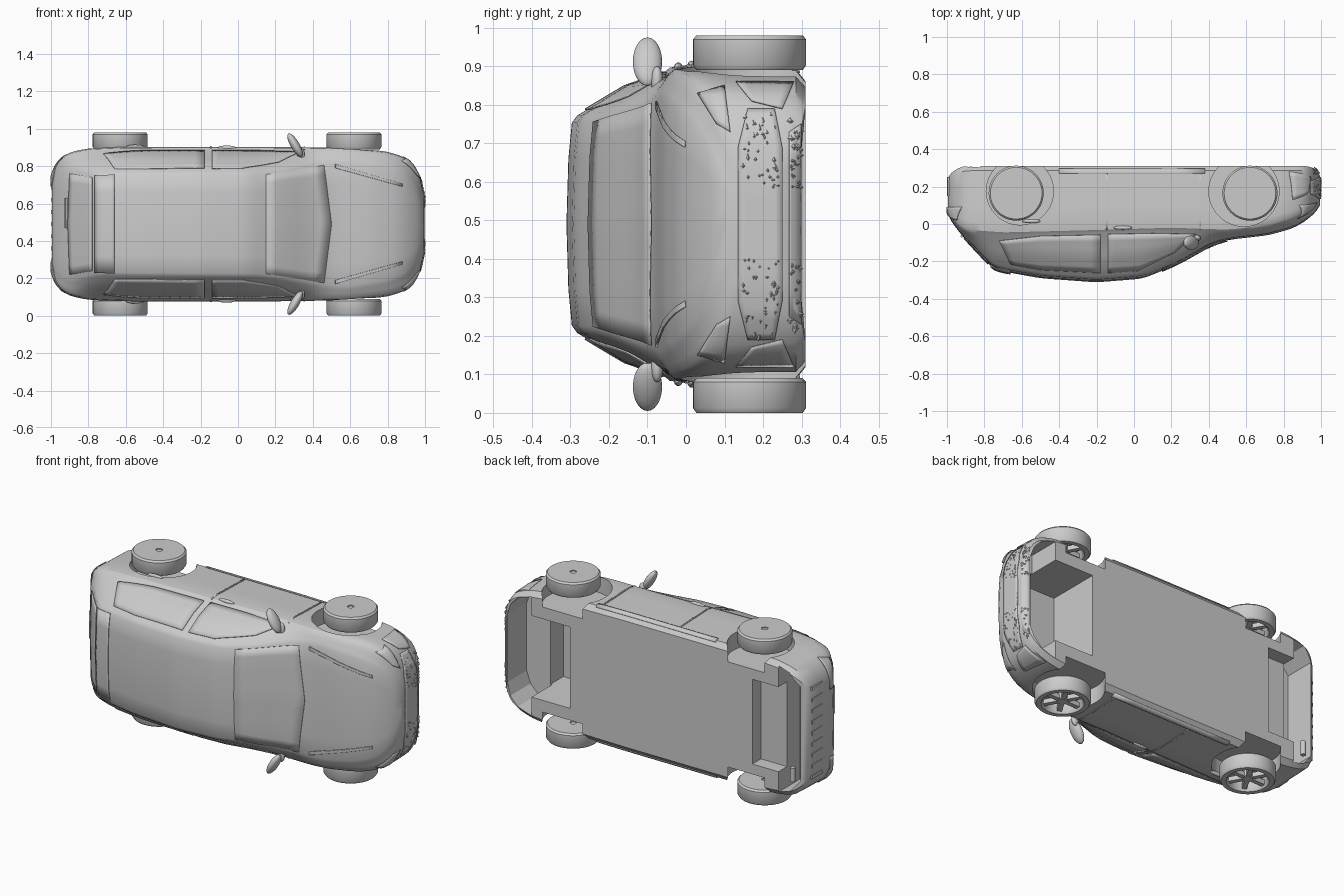
import bpy, bmesh, math, random
from mathutils import Vector, Matrix
from mathutils.bvhtree import BVHTree

if "Cube" in bpy.data.objects:
    bpy.data.objects.remove(bpy.data.objects["Cube"])

random.seed(3)
ZC = 0.49  # mid plane of the car, which lies on its side (roof towards -y, nose towards +x)


def table(pts):
    def lin(x):
        if x <= pts[0][0]:
            return pts[0][1]
        for (a, u), (b, v) in zip(pts, pts[1:]):
            if x <= b:
                return u + (v - u) * (x - a) / (b - a)
        return pts[-1][1]

    def f(x):
        d = min(0.035, (1 - abs(x)) * 0.7)
        return (lin(x - d) + 2 * lin(x) + lin(x + d)) / 4
    return f


def make(name, verts, faces, angle=35):
    me = bpy.data.meshes.new(name)
    me.from_pydata([tuple(v) for v in verts], [], faces)
    bm = bmesh.new()
    bm.from_mesh(me)
    bmesh.ops.remove_doubles(bm, verts=bm.verts, dist=1e-5)
    bmesh.ops.recalc_face_normals(bm, faces=bm.faces)
    bm.to_mesh(me)
    bm.free()
    ob = bpy.data.objects.new(name, me)
    bpy.context.collection.objects.link(ob)
    smooth(ob, angle)
    return ob


def smooth(ob, angle=35):
    bpy.ops.object.select_all(action='DESELECT')
    ob.select_set(True)
    bpy.context.view_layer.objects.active = ob
    bpy.ops.object.shade_smooth_by_angle(angle=math.radians(angle))


# Body outline curves along the length
width = table([(-1, .24), (-.985, .30), (-.95, .355), (-.9, .385), (-.8, .405), (-.6, .413), (.2, .413),
               (.6, .407), (.8, .388), (.9, .355), (.95, .31), (.98, .24), (1, .12)])
top = table([(-1, .06), (-.97, 0), (-.9, -.085), (-.75, -.245), (-.5, -.29), (-.2, -.312), (.05, -.292),
             (.24, -.212), (.4, -.12), (.5, -.085), (.72, -.06), (.86, -.02), (.96, .045), (1, .11)])
belt = table([(-1, .09), (-.97, .02), (-.9, -.04), (-.7, -.055), (-.3, -.045), (.2, -.03), (.5, -.04),
              (.6, -.03), (.72, -.012), (.86, .03), (.96, .09), (1, .14)])
roof = table([(-1, .19), (-.97, .28), (-.9, .32), (-.75, .275), (-.5, .28), (.1, .285), (.24, .3), (.4, .335),
              (.5, .35), (.6, .35), (.8, .32), (.9, .28), (.96, .22), (1, .08)])
low = table([(-1, .24), (-.97, .285), (-.92, .31), (.96, .31), (1, .25)])


def section(x):
    W, T, B, R, L = (f(x) for f in (width, top, belt, roof, low))
    R = min(R, W * .92)
    g = B - T
    E = T + min(.028, .4 * g)
    mw, my = (W * .955 + R) / 2 + .06 * g, (B + E) / 2
    half = [(W * .9, L), (W * .975, L - .025), (W * .985, L - (L - B) * .35), (W * .99, L - (L - B) * .6),
            (W, B + (L - B) * .15), (W * .985, B + .01), (W * .955, B - .005), (mw, my), (R, E),
            (R * .93, T + (E - T) * .5), (R * .6, T + (E - T) * .18), (0, T)]
    return [Vector((x, y, ZC - w)) for w, y in half] + [Vector((x, y, ZC + w)) for w, y in half[-2::-1]]


xs = [-math.cos(math.pi * i / 70) * .35 + (2 * i / 70 - 1) * .645 for i in range(71)]
rings = [section(x) for x in xs]
n = len(rings[0])
faces = [(i * n + j, i * n + (j + 1) % n, (i + 1) * n + (j + 1) % n, (i + 1) * n + j)
         for i in range(len(xs) - 1) for j in range(n)]
faces += [tuple(range(n)), tuple((len(xs) - 1) * n + j for j in range(n))]
body = make("body", [v for r in rings for v in r], faces)
bvh = BVHTree.FromPolygons([v.co.copy() for v in body.data.vertices], [p.vertices[:] for p in body.data.polygons])


def cut(ob):
    m = body.modifiers.new("cut", 'BOOLEAN')
    m.object, m.operation, m.solver = ob, 'DIFFERENCE', 'EXACT'
    bpy.context.view_layer.objects.active = body
    bpy.ops.object.modifier_apply(modifier=m.name)
    bpy.data.objects.remove(ob)


def prism(name, plan, y0, y1):
    """Extrude a mirrored (x, half width) outline along y."""
    loop = [(x, ZC + w) for x, w in plan] + [(x, ZC - w) for x, w in reversed(plan)]
    k = len(loop)
    vs = [(x, y, z) for y in (y0, y1) for x, z in loop]
    fs = [tuple(range(k)), tuple(range(k, 2 * k))] + [(i, (i + 1) % k, k + (i + 1) % k, k + i) for i in range(k)]
    return make(name, vs, fs, 10)


def lathe(name, prof, c, seg=40, angle=35):
    """Revolve (radius, z) points about an axis parallel to z."""
    k = len(prof)
    vs = [(c[0] + r * math.cos(2 * math.pi * i / seg), c[1] + r * math.sin(2 * math.pi * i / seg), c[2] + z)
          for i in range(seg) for r, z in prof]
    fs = [(i * k + j, i * k + j + 1, (i + 1) % seg * k + j + 1, (i + 1) % seg * k + j)
          for i in range(seg) for j in range(k - 1)]
    return make(name, vs, fs, angle)


# Wheel wells, open engine bay and hollow rear bumper
for x, r in ((-.61, .18), (.588, .188)):
    for z in (-.1, .8):
        cut(lathe("well_cutter", [(0, 0), (r, 0), (r, .28), (0, .28)], (x, .175, z)))
cut(prism("bay_cutter", [(.54, .24), (.80, .24)], .0, .4))
cut(prism("nose_cutter", [(.79, .35), (.88, .32), (.93, .27), (.955, .2)], .12, .4))
cut(prism("boot_cutter", [(-.65, .25), (-.83, .25)], .23, .4))
cut(prism("bumper_cutter", [(-.82, .37), (-.89, .35), (-.95, .28)], .11, .4))
smooth(body, 30)


def project(p, d):
    d = Vector(d)
    hit = bvh.ray_cast(Vector(p) - d * 3, d)
    if hit[0] is None:
        hit = bvh.find_nearest(Vector(p))
    return hit[0], d


def patch(name, lo, hi, d, lift=.004, cuts=6):
    """Panel between two polylines, laid onto the body along direction d."""
    def dense(pl):
        out = [Vector(a).lerp(Vector(b), t / cuts) for a, b in zip(pl, pl[1:]) for t in range(cuts)]
        return out + [Vector(pl[-1])]
    lo, hi = dense(lo), dense(hi)
    vs = []
    for a, b in zip(lo, hi):
        for j in range(cuts + 1):
            p, dd = project(a.lerp(b, j / cuts), d)
            vs.append(p - dd * lift)
    k = cuts + 1
    ob = make(name, vs, [(i * k + j, i * k + j + 1, (i + 1) * k + j + 1, (i + 1) * k + j)
                         for i in range(len(lo) - 1) for j in range(cuts)])
    m = ob.modifiers.new("thick", 'SOLIDIFY')
    m.thickness, m.offset = .004, 0
    return ob


def box(name, c, s, rot=0):
    bm = bmesh.new()
    bmesh.ops.create_cube(bm, size=1)
    me = bpy.data.meshes.new(name)
    bm.transform(Matrix.Translation(c) @ Matrix.Rotation(rot, 4, 'Z') @ Matrix.Diagonal((*s, 1)))
    bm.to_mesh(me)
    bm.free()
    bpy.context.collection.objects.link(bpy.data.objects.new(name, me))


def blob(name, c, s, shear=0):
    bpy.ops.mesh.primitive_uv_sphere_add(segments=20, ring_count=12, radius=1)
    ob = bpy.context.object
    ob.name = name
    for v in ob.data.vertices:
        z = v.co.z * s[2]
        v.co = (c[0] + v.co.x * s[0] + shear * z, c[1] + v.co.y * s[1], c[2] + z)
    smooth(ob)


# Wheels: flat face towards +z, spoked face towards -z
for x in (-.63, .62):
    for z in (0, .89):
        c = (x, .165, z)
        lathe("wheel", [(0, .084), (.018, .084), (.018, .09), (.138, .09), (.147, .08), (.147, .013), (.138, 0),
                        (.112, 0), (.104, .012), (.1, .055), (0, .055)], c, 48)
        lathe("hub", [(0, .01), (.028, .01), (.034, .02), (.034, .055)], c, 24)
        for k in range(6):
            a = k * math.pi / 3
            box("spoke", (x + .066 * math.cos(a), .165 + .066 * math.sin(a), z + .025), (.085, .026, .026), a)

# Both flanks: windows, seams, handles, mirrors
for s in (-1, 1):
    d = (0, 0, -s)
    P = lambda pts: [(x, y, ZC) for x, y in pts]
    patch("front_window", P([(-.14, -.055), (.1, -.05), (.33, -.055)]),
          P([(-.14, -.262), (.02, -.25), (.22, -.15)]), d)
    patch("rear_window", P([(-.72, -.09), (-.5, -.065), (-.18, -.058)]),
          P([(-.66, -.215), (-.5, -.245), (-.18, -.262)]), d)
    for x in (-.15, .35):
        patch("door_seam", P([(x, .28), (x, -.035)]), P([(x + .008, .28), (x + .008, -.035)]), d, .002)
    patch("sill_trim", P([(-.4, .295), (.38, .295)]), P([(-.4, .27), (.38, .27)]), d, .005)
    for x, y in ((-.06, -.02), (-.55, .015)):
        p = project((x, y, ZC), d)[0]
        blob("door_handle", (p.x, p.y, p.z), (.05, .011, .012))
    blob("mirror", (.305, -.1, ZC + s * .422), (.027, .038, .063), -s * .5)
    blob("mirror_arm", (.335, -.075, ZC + s * .37), (.022, .016, .04))

# Glass and hood seams seen from the roof side
Q = lambda pts: [(x, 0, ZC + w) for x, w in pts]
patch("windscreen", Q([(.15, -.265), (.15, 0), (.15, .265)]), Q([(.46, -.315), (.5, 0), (.46, .315)]), (0, 1, 0))
patch("rear_glass", Q([(-.78, -.25), (-.78, 0), (-.78, .25)]), Q([(-.9, -.27), (-.91, 0), (-.9, .27)]), (0, 1, 0))
patch("spoiler", Q([(-.66, -.265), (-.66, .265)]), Q([(-.765, -.26), (-.765, .26)]), (0, 1, 0), .007)
box("rear_wiper", (-.92, -.065, ZC + .06), (.012, .012, .16), .5)
for s in (-1, 1):
    patch("hood_crease", Q([(.52, s * .30), (.88, s * .2)]), Q([(.52, s * .32), (.88, s * .215)]), (0, 1, 0), .003)

# Nose: grille, headlamps, number plate panel and mesh pieces
N = lambda pts: [(.9, y, ZC + w) for y, w in pts]
patch("grille", N([(.16, -.3), (.135, -.2), (.135, .2), (.16, .3)]),
      N([(.23, -.3), (.25, -.2), (.25, .2), (.23, .3)]), (-1, 0, 0), .003)
patch("lower_grille", N([(.268, -.24), (.268, .24)]), N([(.298, -.26), (.298, .26)]), (-1, 0, 0), .003)
for s in (-1, 1):
    patch("headlamp", N([(.03, s * .34), (.08, s * .26)]), N([(.10, s * .36), (.115, s * .24)]), (-1, 0, 0), .005)
    patch("fog_lamp", N([(.13, s * .37), (.17, s * .32)]), N([(.28, s * .37), (.25, s * .30)]), (-1, 0, 0), .004)
    patch("tail_lamp", [(-.9, .02, ZC + s * .35), (-.9, .05, ZC + s * .2)],
          [(-.9, .09, ZC + s * .37), (-.9, .09, ZC + s * .2)], (1, 0, 0), .005)
vs, fs = [], []
for i in range(110):
    w = random.uniform(.09, .29) * random.choice((-1, 1))
    y = random.uniform(.145, .24) if i < 75 else random.uniform(.27, .297)
    p = project((.9, y, ZC + w), (-1, 0, 0))[0]
    a, b, k = random.uniform(.007, .012), random.uniform(.006, .015), len(vs)
    vs += [p + Vector(o) for o in ((0, -a, 0), (0, 0, b), (0, a, 0), (0, 0, -b), (.008, .003, 0))]
    fs += [(k, k + 1, k + 4), (k + 1, k + 2, k + 4), (k + 2, k + 3, k + 4), (k + 3, k, k + 4)]
make("grille_mesh", vs, fs, 5)
box("front_plate", (.988, .195, ZC), (.022, .11, .165))

# Tail: bumper ribs, plate panel and exhaust
for i in range(-4, 5):
    p = project((-.9, .2, ZC + i * .065), (1, 0, 0))[0]
    box("bumper_rib", (p.x + .002, .2, p.z), (.012, .1, .02))
lathe("exhaust", [(0, 0), (.014, 0), (.014, .08), (0, .08)], (-.9, .29, .2), 16)
